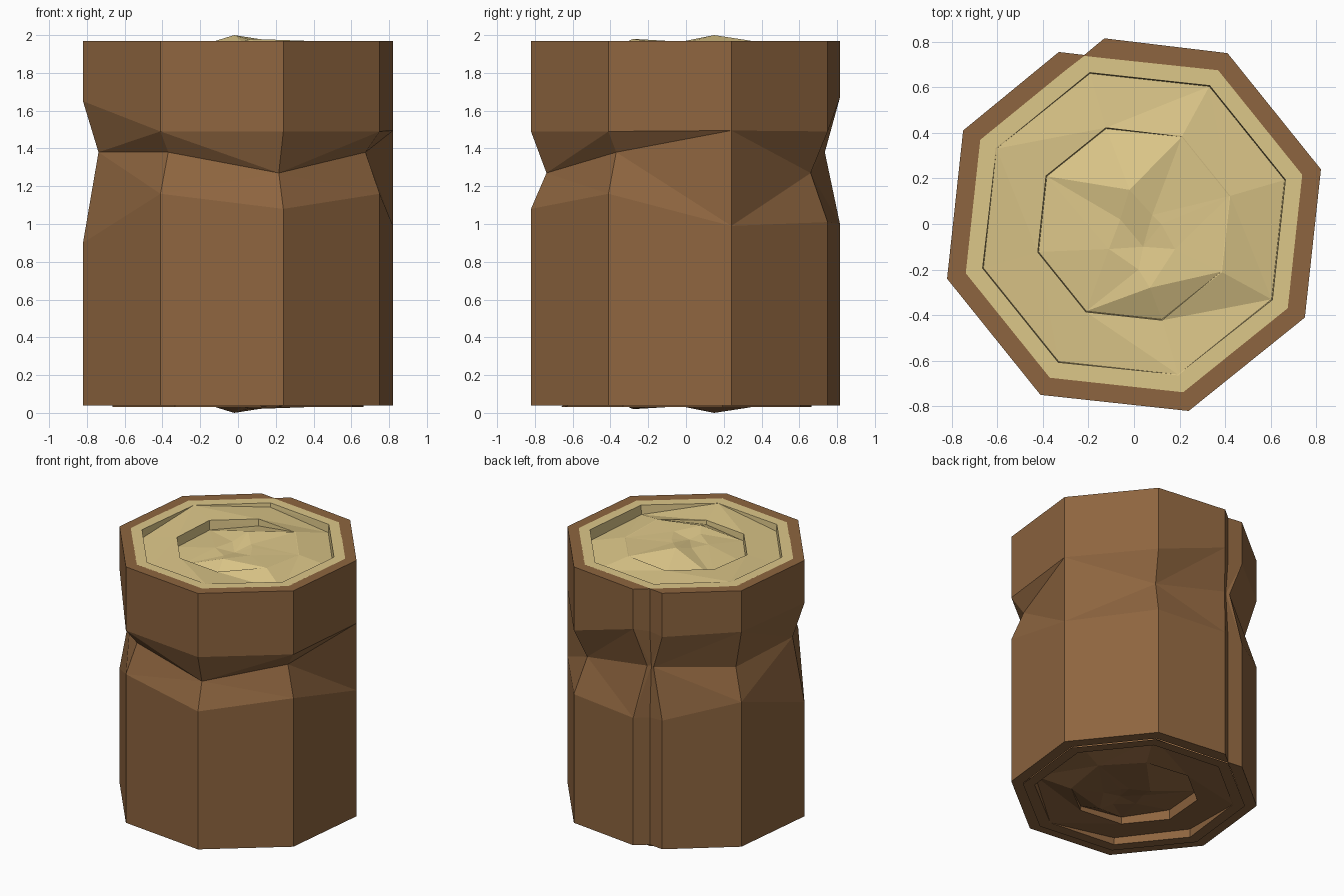
import bpy, bmesh, math

if "Cube" in bpy.data.objects:
    bpy.data.objects.remove(bpy.data.objects["Cube"])


def material(name, rgb):
    m = bpy.data.materials.new(name)
    m.diffuse_color = (*rgb, 1)
    m.use_nodes = True
    m.node_tree.nodes["Principled BSDF"].inputs["Base Color"].default_value = m.diffuse_color
    return m


bark_mat = material("bark_brown", (0.27, 0.13, 0.05))
wood_mat = material("cut_wood", (0.72, 0.57, 0.25))


def finish(name, bm, mat):
    bmesh.ops.recalc_face_normals(bm, faces=bm.faces)
    me = bpy.data.meshes.new(name)
    bm.to_mesh(me)
    bm.free()
    ob = bpy.data.objects.new(name, me)
    ob.data.materials.append(mat)
    bpy.context.collection.objects.link(ob)
    return ob


# Octagon corners, counter-clockwise from the right side
R = 0.855
OCT = [(R * math.cos(math.radians(16.3 + 45 * i)),
        R * math.sin(math.radians(16.3 + 45 * i))) for i in range(8)]

# Bark columns: x, y, waist x, waist y, low z, waist z, upper z
def column(i, s, low, mid, up):
    x, y = OCT[i]
    return (x, y, x * s, y * s, low, mid, up)


cols = [
    column(0, 1.0, 0.99, 1.485, 1.495),
    column(1, 0.88, 1.01, 1.27, 1.49),
    (-0.13, 0.815, -0.19, 0.735, 1.00, 1.38, 1.67),   # seam, right lip
    (-0.218, 0.742, -0.215, 0.72, 1.00, 1.38, 1.65),  # seam groove
    (-0.33, 0.755, -0.24, 0.73, 1.01, 1.38, 1.64),    # seam, left lip
    column(3, 0.90, 1.13, 1.36, 1.66),
    column(4, 0.90, 0.90, 1.38, 1.65),
    column(5, 0.90, 1.16, 1.38, 1.49),
    column(6, 0.90, 1.08, 1.27, 1.49),
    column(7, 0.90, 1.16, 1.38, 1.49),
]
IN = [(x * 0.9, y * 0.9) for x, y in OCT]
inner = [IN[0], IN[1], (-0.12, 0.727), (-0.218, 0.738), (-0.30, 0.675)] + IN[3:]

# Bark shell with pinched waist and flat rims
bm = bmesh.new()
rows = []
for (x, y, wx, wy, lo, mid, up), (ix, iy) in zip(cols, inner):
    rows.append([bm.verts.new(p) for p in (
        (ix, iy, 0.04), (x, y, 0.04), (x, y, lo), (wx, wy, mid),
        (x, y, up), (x, y, 1.97), (ix, iy, 1.97))])
n = len(rows)
for k in range(n):
    a, b = rows[k], rows[(k + 1) % n]
    for j in range(6):
        if j in (2, 3):
            w, o = (3, 2) if j == 2 else (3, 4)
            ra, rb = a[3].co.xy.length, b[3].co.xy.length
            if ra <= rb:  # fold runs from the deeper waist corner
                bm.faces.new((a[w], b[o], a[o]))
                bm.faces.new((a[w], b[w], b[o]))
            else:
                bm.faces.new((b[w], b[o], a[o]))
                bm.faces.new((b[w], a[o], a[w]))
        else:
            bm.faces.new((a[j], b[j], b[j + 1], a[j + 1]))
bmesh.ops.remove_doubles(bm, verts=bm.verts, dist=0.0005)
finish("bark", bm, bark_mat)

# Cut end: stepped growth rings that dip and rise around the centre
step1 = [0.08, 0.06, 0.03, 0, 0.06, 0.05, 0, 0.07]
ridge = [1.95, 1.965, 1.96, 1.96, 1.95, 1.95, 1.95, 1.97]
step2 = [0, 0, 0.05, 0.07, 0.07, 0.05, 0.03, 0]
core = [1.97, 1.97, 2.0, 1.96, 1.95, 1.96, 1.98, 1.97]
core_xy = [(0.12, 0.0), (0.08, 0.04), (-0.02, 0.15), (-0.06, 0.02),
           (-0.11, -0.11), (0.02, -0.2), (0.07, -0.28), (0.18, -0.11)]


def cut_end(name, mat, flip):
    bm = bmesh.new()

    def vert(x, y, z):
        return bm.verts.new((x, y, 2.01 - z if flip else z))

    def loop(scale, zs):
        return [vert(x * scale, y * scale, z) for (x, y), z in zip(OCT, zs)]

    loops = [
        loop(0.905, [1.97] * 8),
        loop(0.81, [1.97] * 8),
        loop(0.805, [1.969 - d for d in step1]),
        loop(0.515, ridge),
        loop(0.51, [z - d - 0.001 for z, d in zip(ridge, step2)]),
        [vert(x, y, z) for (x, y), z in zip(core_xy, core)],
    ]
    for a, b in zip(loops, loops[1:]):
        for i in range(8):
            j = (i + 1) % 8
            bm.faces.new((a[i], a[j], b[j], b[i]))
    mid = vert(0.04, -0.1, 1.95)
    for i in range(8):
        bm.faces.new((loops[-1][i], loops[-1][(i + 1) % 8], mid))
    if flip:  # keep the lowest point on the ground
        low = min(v.co.z for v in bm.verts)
        for v in bm.verts:
            v.co.z -= low
    bmesh.ops.triangulate(bm, faces=[f for f in bm.faces if len(f.verts) == 4])
    bmesh.ops.recalc_face_normals(bm, faces=bm.faces)
    # Open sheet: make it face outward
    if (sum(f.normal.z * f.calc_area() for f in bm.faces) < 0) != flip:
        bmesh.ops.reverse_faces(bm, faces=bm.faces)
    me = bpy.data.meshes.new(name)
    bm.to_mesh(me)
    bm.free()
    ob = bpy.data.objects.new(name, me)
    me.materials.append(mat)
    bpy.context.collection.objects.link(ob)


cut_end("top_growth_rings", wood_mat, False)
cut_end("bottom_growth_rings", bark_mat, True)
